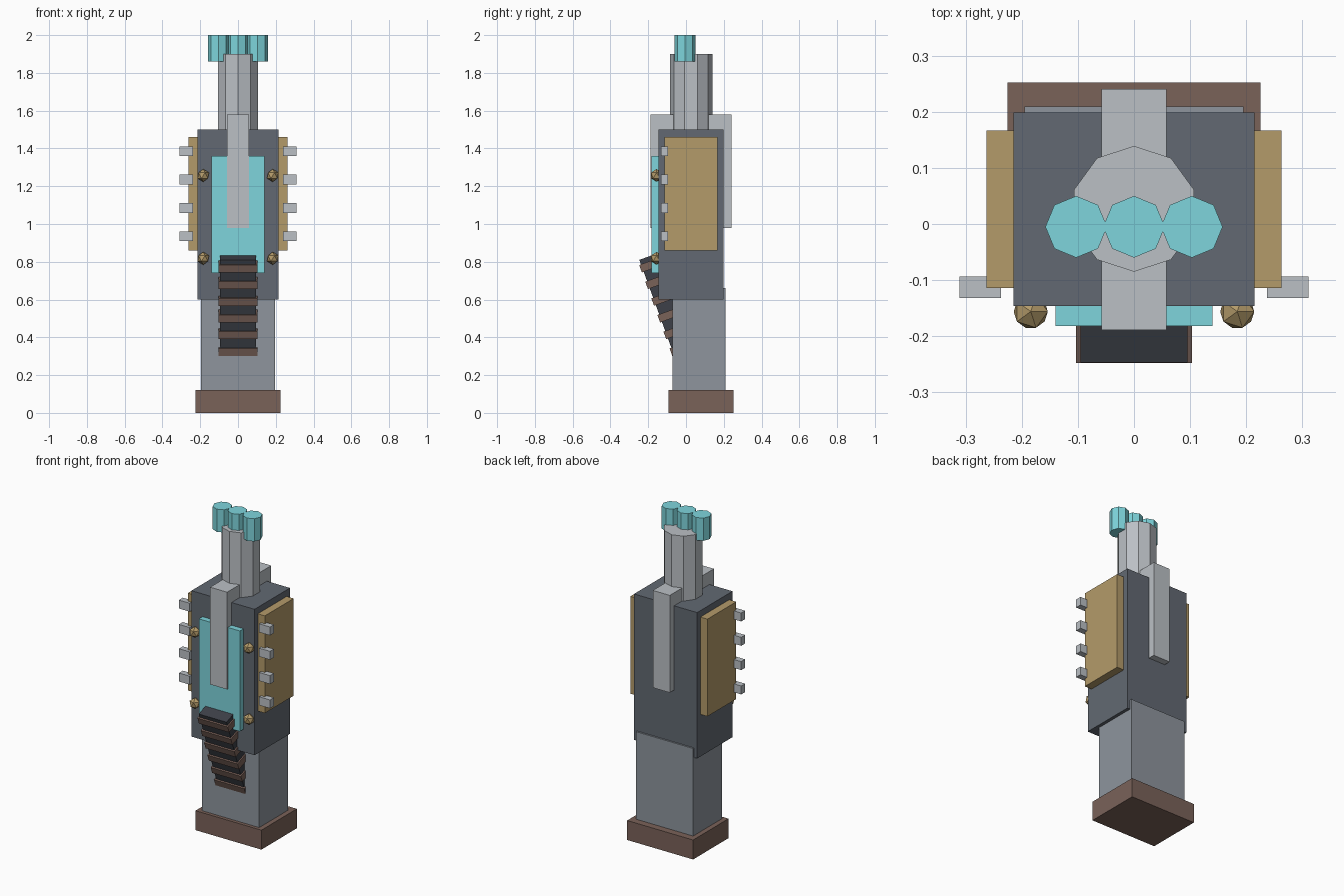
import bpy
from math import radians, sin, cos

if "Cube" in bpy.data.objects:
    bpy.data.objects.remove(bpy.data.objects["Cube"])


def material(name, hexcode):
    m = bpy.data.materials.new(name)
    rgb = [int(hexcode[i:i + 2], 16) / 255 for i in (0, 2, 4)]
    m.diffuse_color = [((c + 0.055) / 1.055) ** 2.4 for c in rgb] + [1]
    m.use_nodes = True
    m.node_tree.nodes["Principled BSDF"].inputs["Base Color"].default_value = m.diffuse_color
    return m


BROWN = material("brown", "7a6259")
STEEL = material("steel", "8e959d")
DARK = material("dark_steel", "626972")
BLACK = material("black_metal", "3d4048")
LIGHT = material("light_steel", "bbc0c5")
GOLD = material("brass", "b49b6a")
CYAN = material("cyan_glow", "7ed5dc")


def finish(name, mat):
    o = bpy.context.object
    o.name = name
    o.data.materials.append(mat)
    return o


def box(name, mat, x, y, z):
    """Box from (min, max) ranges."""
    lo, hi = zip(x, y, z)
    bpy.ops.mesh.primitive_cube_add(size=1, location=[(a + b) / 2 for a, b in zip(lo, hi)])
    bpy.context.object.scale = [b - a for a, b in zip(lo, hi)]
    return finish(name, mat)


def prism(name, mat, sides, r, x, y, z, turn=0):
    bpy.ops.mesh.primitive_cylinder_add(vertices=sides, radius=r, depth=z[1] - z[0],
                                        location=(x, y, sum(z) / 2), rotation=(0, 0, turn))
    return finish(name, mat)


# Foot, lower column and main housing
box("foot", BROWN, (-0.225, 0.225), (-0.093, 0.252), (0, 0.12))
box("lower_column", STEEL, (-0.195, 0.195), (-0.072, 0.209), (0.11, 0.66))
box("housing", DARK, (-0.215, 0.215), (-0.146, 0.199), (0.6, 1.5))

# Front window and the rib running through the housing
box("front_window", CYAN, (-0.14, 0.14), (-0.182, -0.14), (0.74, 1.36))
box("centre_rib", LIGHT, (-0.058, 0.058), (-0.189, 0.241), (0.98, 1.58))

# Neck and glowing tips
prism("neck", LIGHT, 10, 0.112, 0, 0.027, (1.4, 1.9))
for i in (-1, 0, 1):
    prism(f"tip_{i + 2}", CYAN, 8, 0.055, i * 0.103, -0.005, (1.86, 2.0))

# Side plates, pegs and bolts, mirrored left and right
for s, side in ((-1, "left"), (1, "right")):
    box(f"side_plate_{side}", GOLD, sorted((s * 0.2, s * 0.263)), (-0.114, 0.167), (0.86, 1.46))
    for i in range(4):
        z = 0.935 + i * 0.15
        box(f"peg_{side}_{i + 1}", LIGHT, sorted((s * 0.237, s * 0.311)),
            (-0.132, -0.094), (z - 0.026, z + 0.026))
    for z, level in ((0.818, "lower"), (1.257, "upper")):
        bpy.ops.mesh.primitive_ico_sphere_add(subdivisions=1, radius=0.034,
                                              location=(s * 0.184, -0.156, z))
        finish(f"bolt_{side}_{level}", GOLD)

# Tilted ribbed block, placed along its sloping outer edge
TILT = radians(20)


def tilted(name, mat, half_x, along, depth):
    u, v = sum(along) / 2, sum(depth) / 2
    o = box(name, mat, (-half_x, half_x), depth, along)
    o.rotation_euler.x = TILT
    o.location = (0, -0.247 + u * sin(TILT) + v * cos(TILT),
                  0.81 - u * cos(TILT) + v * sin(TILT))


tilted("ribbed_block", BLACK, 0.095, (0, 0.55), (0, 0.16))
for i in range(6):
    a = 0.025 + i * 0.094
    tilted(f"rib_{i + 1}", BROWN, 0.103, (a, a + 0.042), (-0.01, 0.165))
